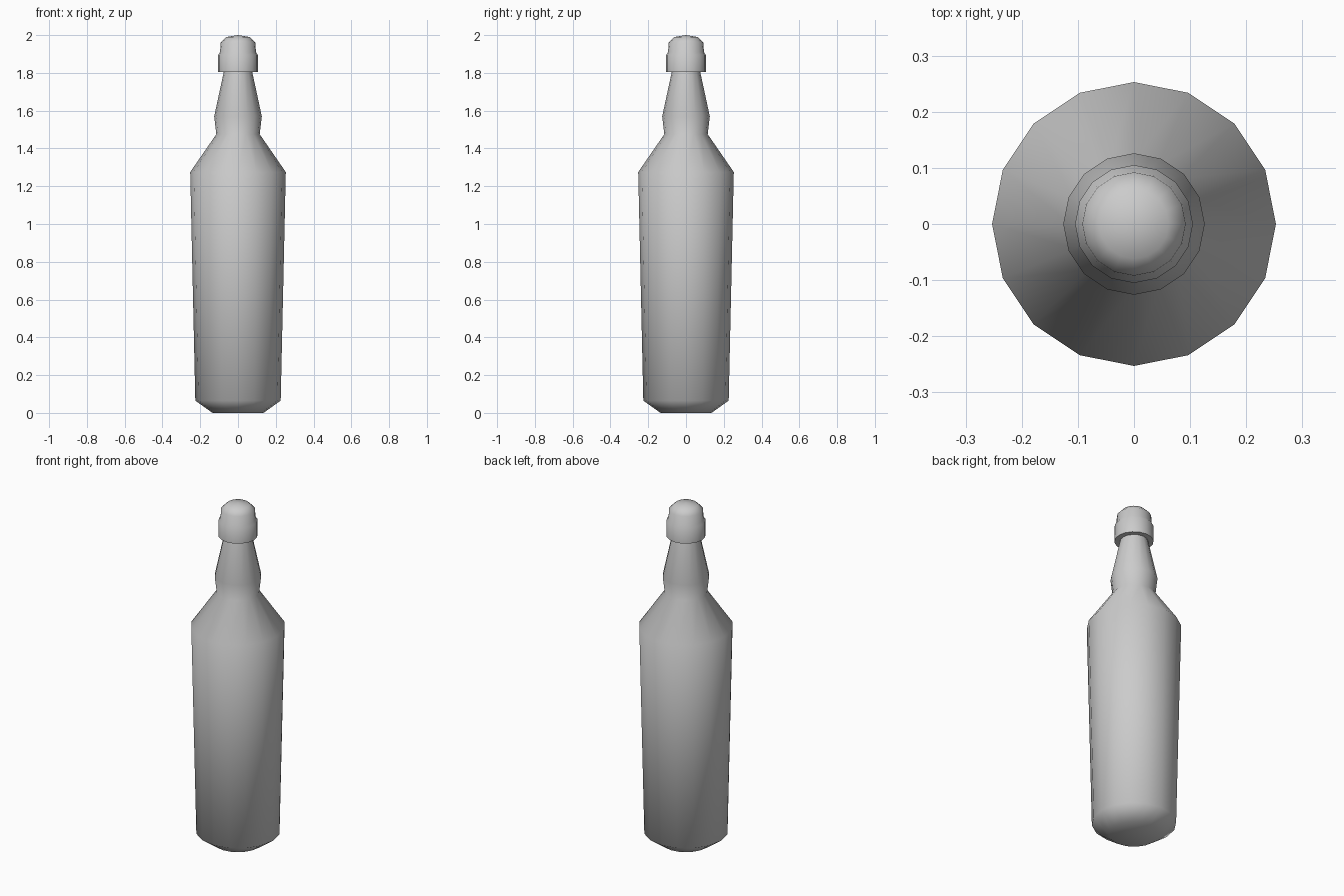
import bpy
import math

cube = bpy.data.objects.get("Cube")
if cube:
    bpy.data.objects.remove(cube, do_unlink=True)

SIDES = 16

grey = bpy.data.materials.new("plain_grey")
grey.use_nodes = True
colour = (0.6, 0.6, 0.6, 1.0)
grey.diffuse_color = colour
grey.node_tree.nodes["Principled BSDF"].inputs["Base Color"].default_value = colour


def lathe(name, profile, smooth_angle):
    """Revolve (radius, height) points around z; zero radius makes a pole."""
    verts, rings, faces = [], [], []
    for r, z in profile:
        count = SIDES if r > 0 else 1
        rings.append([len(verts) + i for i in range(count)])
        for i in range(count):
            a = math.tau * i / SIDES
            verts.append((r * math.cos(a), r * math.sin(a), z))
    for low, high in zip(rings, rings[1:]):
        for i in range(SIDES):
            j = (i + 1) % SIDES
            if len(low) == 1:
                faces.append((low[0], high[j], high[i]))
            elif len(high) == 1:
                faces.append((low[i], low[j], high[0]))
            else:
                faces.append((low[i], low[j], high[j], high[i]))
    mesh = bpy.data.meshes.new(name)
    mesh.from_pydata(verts, [], faces)
    mesh.materials.append(grey)
    obj = bpy.data.objects.new(name, mesh)
    bpy.context.collection.objects.link(obj)
    bpy.ops.object.select_all(action="DESELECT")
    obj.select_set(True)
    bpy.context.view_layer.objects.active = obj
    bpy.ops.object.shade_smooth_by_angle(angle=math.radians(smooth_angle))
    return obj


# Bottle: chamfered foot, tapering body, shoulder, bulged neck
lathe("bottle_body", [(0, 0), (0.135, 0), (0.226, 0.065), (0.253, 1.275),
                      (0.115, 1.475), (0.126, 1.57), (0.07, 1.83), (0, 1.83)], 70)

# Cap: wide collar with a narrower domed top
lathe("bottle_cap", [(0, 1.805), (0.105, 1.805), (0.105, 1.895), (0.095, 1.91),
                     (0.092, 1.96), (0.062, 1.99), (0, 2.0)], 50)
